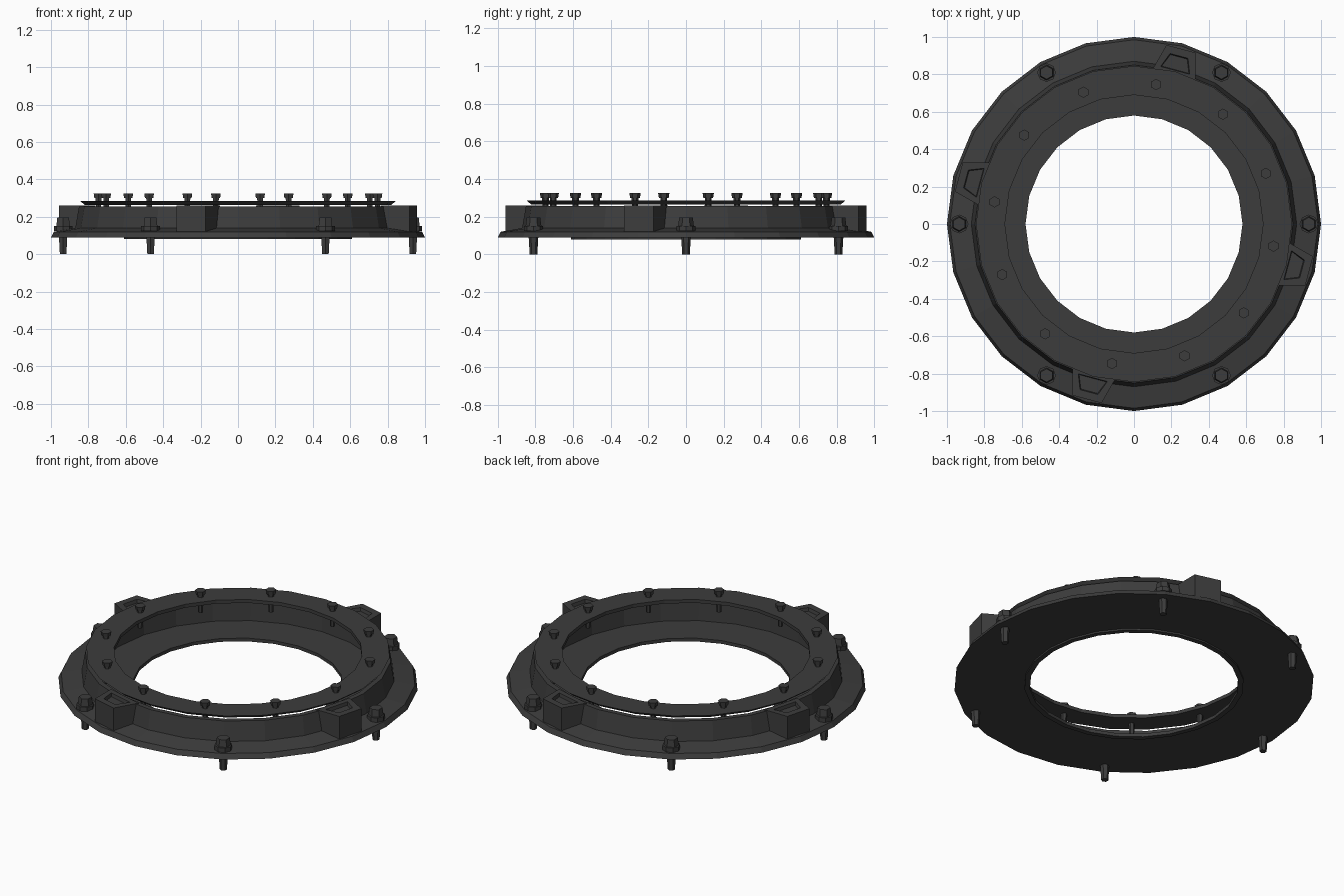
import bpy, bmesh, math
from mathutils import Matrix

cube = bpy.data.objects.get("Cube")
if cube:
    bpy.data.objects.remove(cube, do_unlink=True)

metal = bpy.data.materials.new("dark grey metal")
metal.use_nodes = True
colour = (0.046, 0.046, 0.046, 1)
metal.diffuse_color = colour
metal.node_tree.nodes["Principled BSDF"].inputs["Base Color"].default_value = colour


def finish(name, bm):
    bmesh.ops.recalc_face_normals(bm, faces=bm.faces)
    mesh = bpy.data.meshes.new(name)
    bm.to_mesh(mesh)
    bm.free()
    mesh.materials.append(metal)
    obj = bpy.data.objects.new(name, mesh)
    bpy.context.collection.objects.link(obj)


def ring(name, profile, sides):
    """Revolve a closed (radius, height) profile around z."""
    bm = bmesh.new()
    loops = []
    for i in range(sides):
        a = math.tau * i / sides
        loops.append([bm.verts.new((r * math.cos(a), r * math.sin(a), z))
                      for r, z in profile])
    n = len(profile)
    for i in range(sides):
        p, q = loops[i], loops[(i + 1) % sides]
        for k in range(n):
            m = (k + 1) % n
            bm.faces.new((p[k], q[k], q[m], p[m]))
    finish(name, bm)


def cone(bm, sides, r_low, r_high, z_low, z_high, centre):
    place = Matrix.Translation((*centre, (z_low + z_high) / 2))
    bmesh.ops.create_cone(bm, cap_ends=True, segments=sides, radius1=r_low,
                          radius2=r_high, depth=z_high - z_low, matrix=place)


def polar(radius, degrees):
    a = math.radians(degrees)
    return radius * math.cos(a), radius * math.sin(a)


# Base flange with a flat inner floor and a thin upright wall
ring("flange_body", [(0.58, 0.09), (1.0, 0.09), (0.985, 0.12), (0.87, 0.14),
                     (0.85, 0.256), (0.82, 0.256), (0.81, 0.1), (0.58, 0.1)], 24)

# Thin lip under the opening
ring("lower_lip", [(0.58, 0.08), (0.61, 0.08), (0.61, 0.095), (0.58, 0.095)], 24)

# Cover plate just clear of the wall, undercut at its outer rim
ring("cover_plate", [(0.69, 0.264), (0.82, 0.264), (0.845, 0.285), (0.69, 0.285)], 24)

# Four lugs with wedge-shaped sides and a small sunken socket
for i in range(4):
    bm = bmesh.new()
    outline = [(0.82, -0.12), (0.97, -0.08), (0.97, 0.08), (0.82, 0.12)]
    low = [bm.verts.new((x, y, 0.1)) for x, y in outline]
    high = [bm.verts.new((x, y, 0.26)) for x, y in outline]
    bm.faces.new(low)
    top = bm.faces.new(high)
    for k in range(4):
        m = (k + 1) % 4
        bm.faces.new((low[k], low[m], high[m], high[k]))
    bmesh.ops.recalc_face_normals(bm, faces=bm.faces)
    bmesh.ops.inset_individual(bm, faces=[top], thickness=0.05)
    bmesh.ops.inset_individual(bm, faces=[top], thickness=0.006, depth=-0.02)
    bmesh.ops.rotate(bm, verts=bm.verts, matrix=Matrix.Rotation(math.radians(75 + 90 * i), 3, "Z"))
    finish(f"lug_{i + 1}", bm)

# Six long bolts through the flange
for i in range(6):
    bm = bmesh.new()
    spot = polar(0.935, 60 * i)
    cone(bm, 8, 0.05, 0.05, 0.125, 0.152, spot)
    cone(bm, 6, 0.042, 0.036, 0.15, 0.195, spot)
    cone(bm, 6, 0.02, 0.028, 0.0, 0.13, spot)
    finish(f"flange_bolt_{i + 1}", bm)

# Twelve short bolts through the cover plate, their tips hanging below it
for i in range(12):
    bm = bmesh.new()
    spot = polar(0.755, 21 + 30 * i)
    cone(bm, 6, 0.014, 0.018, 0.19, 0.302, spot)
    cone(bm, 6, 0.026, 0.03, 0.3, 0.325, spot)
    finish(f"cover_bolt_{i + 1}", bm)
